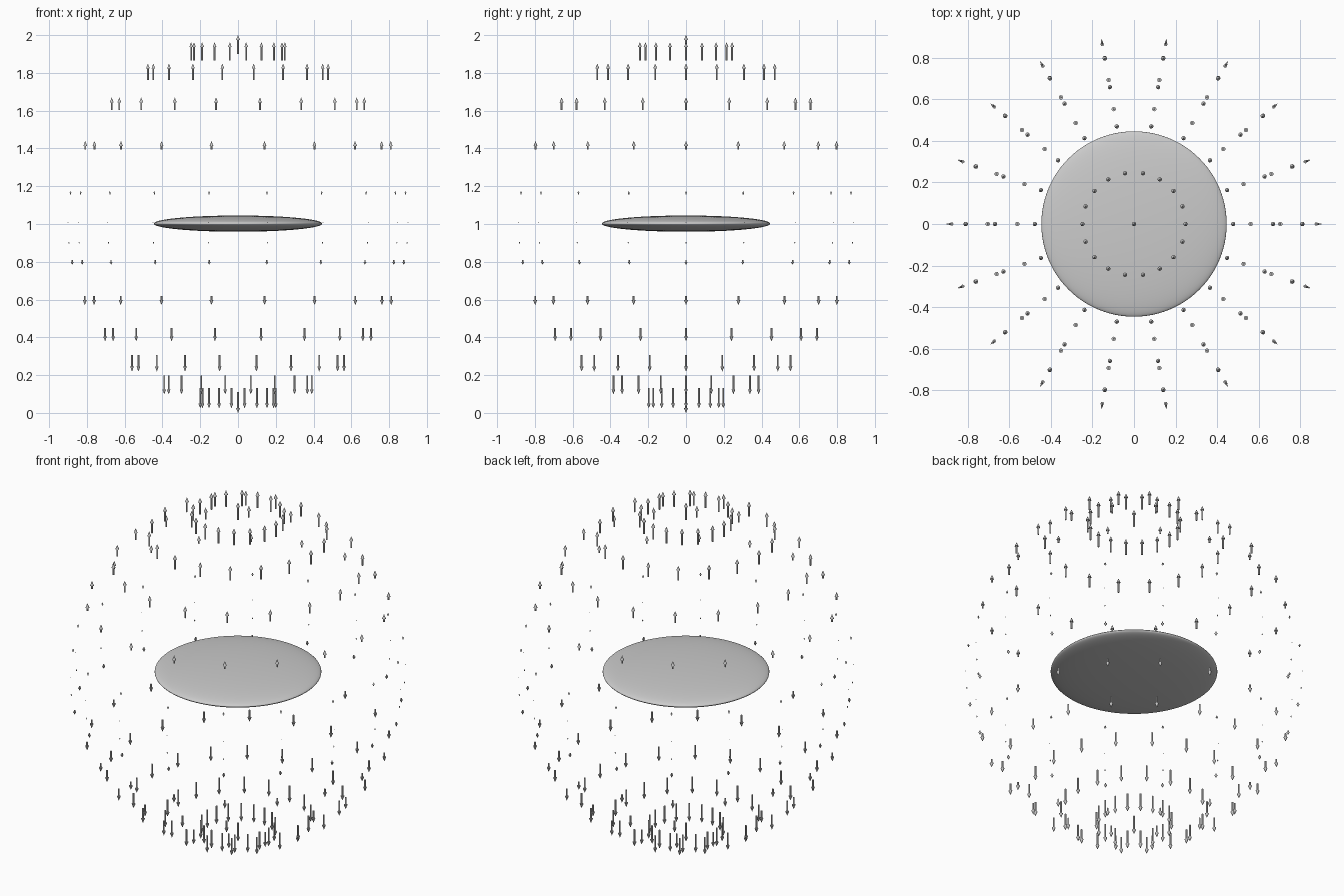
import bpy, bmesh
from math import sin, cos, pi, radians
from mathutils import Matrix

if "Cube" in bpy.data.objects:
    bpy.data.objects.remove(bpy.data.objects["Cube"])

R, CZ, SPOKES = 0.9, 1.0, 18


def add_cone(bm, r1, r2, z1, z2, x, y):
    # tapered tube standing between heights z1 and z2
    mat = Matrix.Translation((x, y, (z1 + z2) / 2))
    if z2 < z1:
        mat = mat @ Matrix.Rotation(pi, 4, 'X')
    bmesh.ops.create_cone(bm, cap_ends=True, segments=10, radius1=r1,
                          radius2=r2, depth=abs(z2 - z1), matrix=mat)


def add_arrow(bm, x, y, z, length):
    # vertical arrow; negative length points down
    size = abs(length)
    k = min(1, size / 0.03)
    head = min(0.025, size * 0.6)
    neck = z + (size - head) * (1 if length > 0 else -1)
    add_cone(bm, 0.0048 * k, 0.0048 * k, z, neck, x, y)
    add_cone(bm, 0.0105 * k, 0.0005, neck, z + length, x, y)


def arrow_field(name, angles, scale, lift):
    # rings of arrows on a sphere, length follows the cosine of polar angle
    bm = bmesh.new()
    for deg in angles:
        t = radians(deg)
        c = cos(t)
        length = scale * c
        if abs(length) < 0.006:
            length = -0.006
        count = 1 if sin(t) < 0.01 else SPOKES
        for i in range(count):
            a = 2 * pi * i / SPOKES
            r = R * sin(t)
            add_arrow(bm, r * cos(a), r * sin(a), CZ + R * c + lift, length)
    me = bpy.data.meshes.new(name)
    bm.to_mesh(me)
    bm.free()
    ob = bpy.data.objects.new(name, me)
    bpy.context.collection.objects.link(ob)
    bpy.ops.object.select_all(action='DESELECT')
    ob.select_set(True)
    bpy.context.view_layer.objects.active = ob
    bpy.ops.object.shade_smooth_by_angle(angle=radians(40))


# flattened central disc
bpy.ops.mesh.primitive_uv_sphere_add(segments=96, ring_count=48, radius=1,
                                     location=(0, 0, 1.002))
disc = bpy.context.object
disc.name = "central_disc"
disc.scale = (0.446, 0.446, 0.043)
bpy.ops.object.transform_apply(location=False, rotation=False, scale=True)
bpy.ops.object.shade_smooth()

# arrows above and below the disc
arrow_field("upper_arrows", [16 * i for i in range(7)], 0.1, 0.0)
arrow_field("lower_arrows", [90 + 90 * i / 7 for i in range(8)], 0.11, 0.01)
